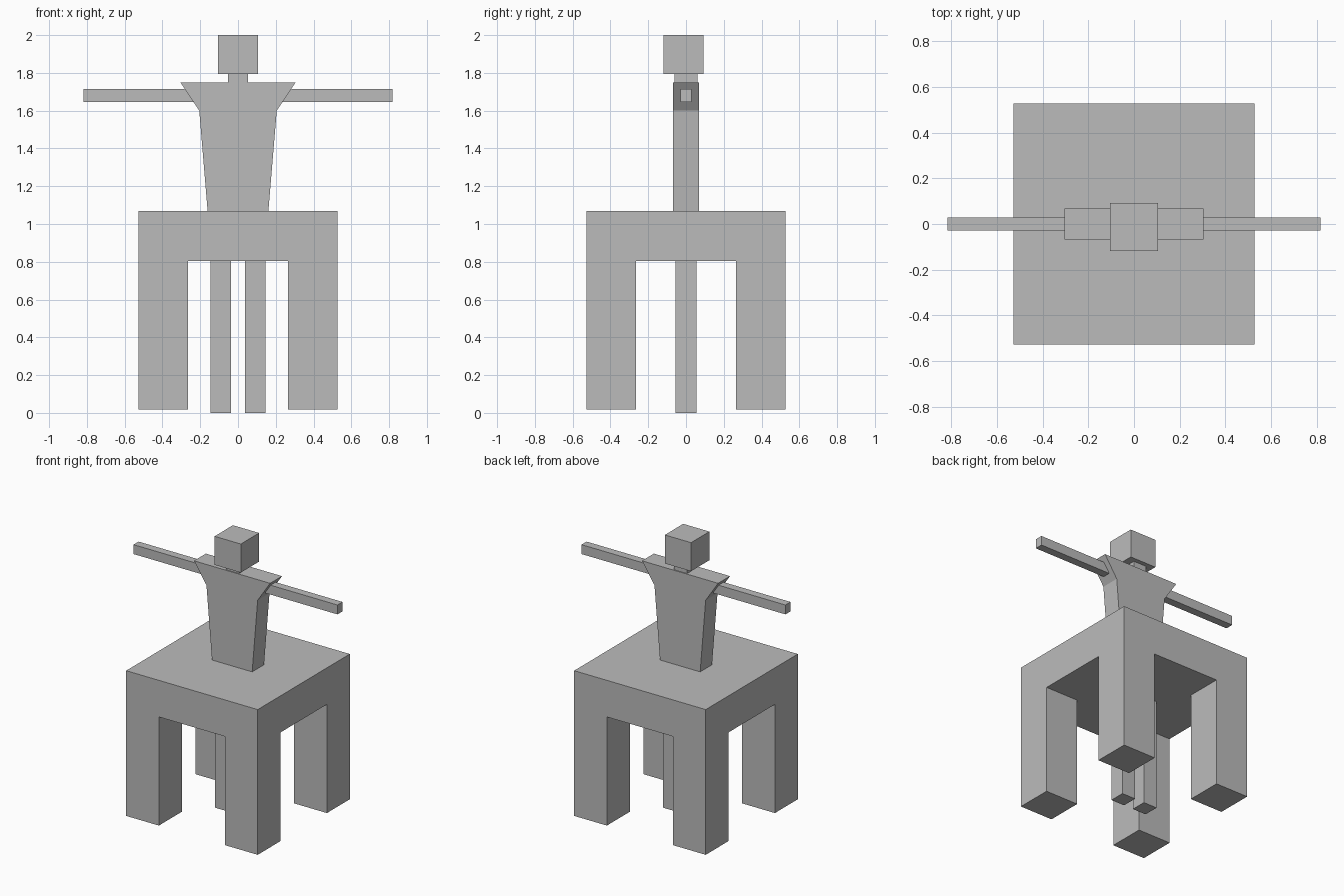
import bpy
import bmesh
from mathutils import Vector, Matrix

default = bpy.data.objects.get("Cube")
if default:
    bpy.data.objects.remove(default, do_unlink=True)

# Single flat colour
grey = bpy.data.materials.new("plain_grey")
grey.use_nodes = True
colour = (0.5, 0.5, 0.5, 1)
grey.diffuse_color = colour
grey.node_tree.nodes["Principled BSDF"].inputs["Base Color"].default_value = colour


def finish(name, bm):
    bmesh.ops.recalc_face_normals(bm, faces=bm.faces)
    mesh = bpy.data.meshes.new(name)
    bm.to_mesh(mesh)
    bm.free()
    mesh.materials.append(grey)
    obj = bpy.data.objects.new(name, mesh)
    bpy.context.collection.objects.link(obj)
    return obj


def box_mesh(low, high):
    low, high = Vector(low), Vector(high)
    bm = bmesh.new()
    place = Matrix.Translation((low + high) / 2) @ Matrix.Diagonal((*(high - low), 1))
    bmesh.ops.create_cube(bm, size=1, matrix=place)
    return bm


def box(name, low, high):
    return finish(name, box_mesh(low, high))


# Table: slab with its four underside corners extruded into flush legs
HALF, INNER, UNDER, TOP, FOOT = 0.527, 0.265, 0.805, 1.07, 0.018
bm = box_mesh((-HALF, -HALF, UNDER), (HALF, HALF, TOP))
for axis in (Vector((1, 0, 0)), Vector((0, 1, 0))):
    for side in (-INNER, INNER):
        bmesh.ops.bisect_plane(bm, geom=bm.verts[:] + bm.edges[:] + bm.faces[:],
                               plane_co=axis * side, plane_no=axis)
bm.normal_update()
corners = []
for face in bm.faces:
    c = face.calc_center_median()
    if face.normal.z < -0.5 and abs(c.x) > INNER and abs(c.y) > INNER:
        corners.append(face)
legs = bmesh.ops.extrude_discrete_faces(bm, faces=corners)["faces"]
for face in legs:
    bmesh.ops.translate(bm, verts=face.verts, vec=(0, 0, FOOT - UNDER))
bmesh.ops.dissolve_limit(bm, angle_limit=0.01, verts=bm.verts, edges=bm.edges)
finish("table", bm)

# Torso: tapered profile flaring into the shoulders, extruded in depth
DEPTH = 0.068
half_profile = [(0.16, 1.06), (0.205, 1.6), (0.305, 1.75)]
outline = half_profile + [(-x, z) for x, z in reversed(half_profile)]
bm = bmesh.new()
front = bm.faces.new([bm.verts.new((x, -DEPTH, z)) for x, z in outline])
back = bmesh.ops.extrude_face_region(bm, geom=[front], use_keep_orig=True)
moved = [v for v in back["geom"] if isinstance(v, bmesh.types.BMVert)]
bmesh.ops.translate(bm, verts=moved, vec=(0, 2 * DEPTH, 0))
finish("torso", bm)

# Neck and head
box("neck", (-0.052, -0.061, 1.72), (0.052, 0.061, 1.8))
box("head", (-0.105, -0.118, 1.793), (0.105, 0.092, 2.0))

# Arms and legs on both sides
for label, s in (("left", 1), ("right", -1)):
    inner, outer = sorted((s * 0.2, s * 0.817))
    box(label + "_arm", (inner, -0.029, 1.647), (outer, 0.029, 1.715))
    inner, outer = sorted((s * 0.038, s * 0.146))
    box(label + "_leg", (inner, -0.056, 0), (outer, 0.056, 0.85))
